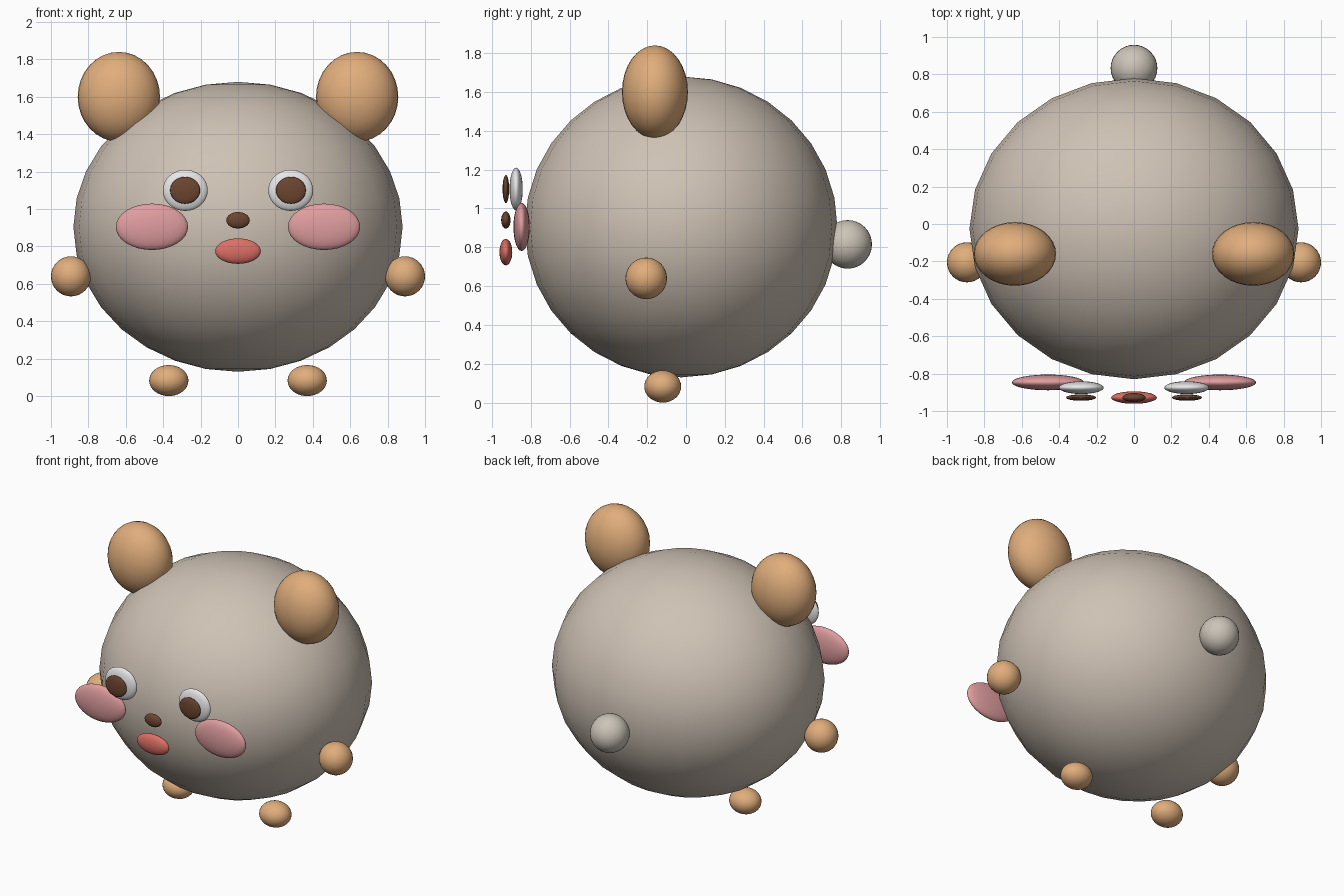
import bpy

cube = bpy.data.objects.get("Cube")
if cube:
    bpy.data.objects.remove(cube, do_unlink=True)


def material(name, rgb):
    mat = bpy.data.materials.new(name)
    mat.use_nodes = True
    color = (*rgb, 1.0)
    mat.diffuse_color = color
    mat.node_tree.nodes["Principled BSDF"].inputs["Base Color"].default_value = color
    return mat


beige = material("beige", (0.62, 0.54, 0.46))
pale_grey = material("pale beige grey", (0.60, 0.55, 0.48))
tan = material("tan", (0.75, 0.42, 0.20))
white = material("white", (0.85, 0.85, 0.85))
brown = material("dark brown", (0.15, 0.06, 0.03))
pink = material("pink", (0.75, 0.34, 0.35))
red = material("coral red", (0.72, 0.16, 0.13))


def ellipsoid(name, center, radii, mat, segments=32, rings=16):
    bpy.ops.mesh.primitive_uv_sphere_add(
        segments=segments, ring_count=rings, radius=1, location=center)
    obj = bpy.context.object
    obj.name = name
    obj.scale = radii
    bpy.ops.object.transform_apply(location=False, rotation=False, scale=True)
    bpy.ops.object.shade_smooth()
    obj.data.materials.append(mat)
    return obj


def pair(name, center, radii, mat):
    x, y, z = center
    for side, sign in (("left", 1), ("right", -1)):
        ellipsoid(f"{side}_{name}", (sign * x, y, z), radii, mat)


# Body and tail
ellipsoid("body", (0, -0.025, 0.905), (0.88, 0.805, 0.775), beige, segments=24)
ellipsoid("tail", (0, 0.833, 0.815), (0.125, 0.125, 0.125), pale_grey)

# Ears and limbs
pair("ear", (0.637, -0.16, 1.60), (0.22, 0.17, 0.24), tan)
pair("arm", (0.893, -0.205, 0.64), (0.107, 0.107, 0.107), tan)
pair("foot", (0.37, -0.12, 0.083), (0.105, 0.095, 0.083), tan)

# Face
pair("eye", (0.282, -0.875, 1.10), (0.12, 0.034, 0.11), white)
pair("pupil", (0.283, -0.928, 1.10), (0.08, 0.017, 0.072), brown)
pair("cheek", (0.46, -0.847, 0.905), (0.193, 0.042, 0.124), pink)
ellipsoid("nose", (0, -0.928, 0.94), (0.063, 0.024, 0.044), brown)
ellipsoid("mouth", (0, -0.928, 0.775), (0.122, 0.033, 0.068), red)
